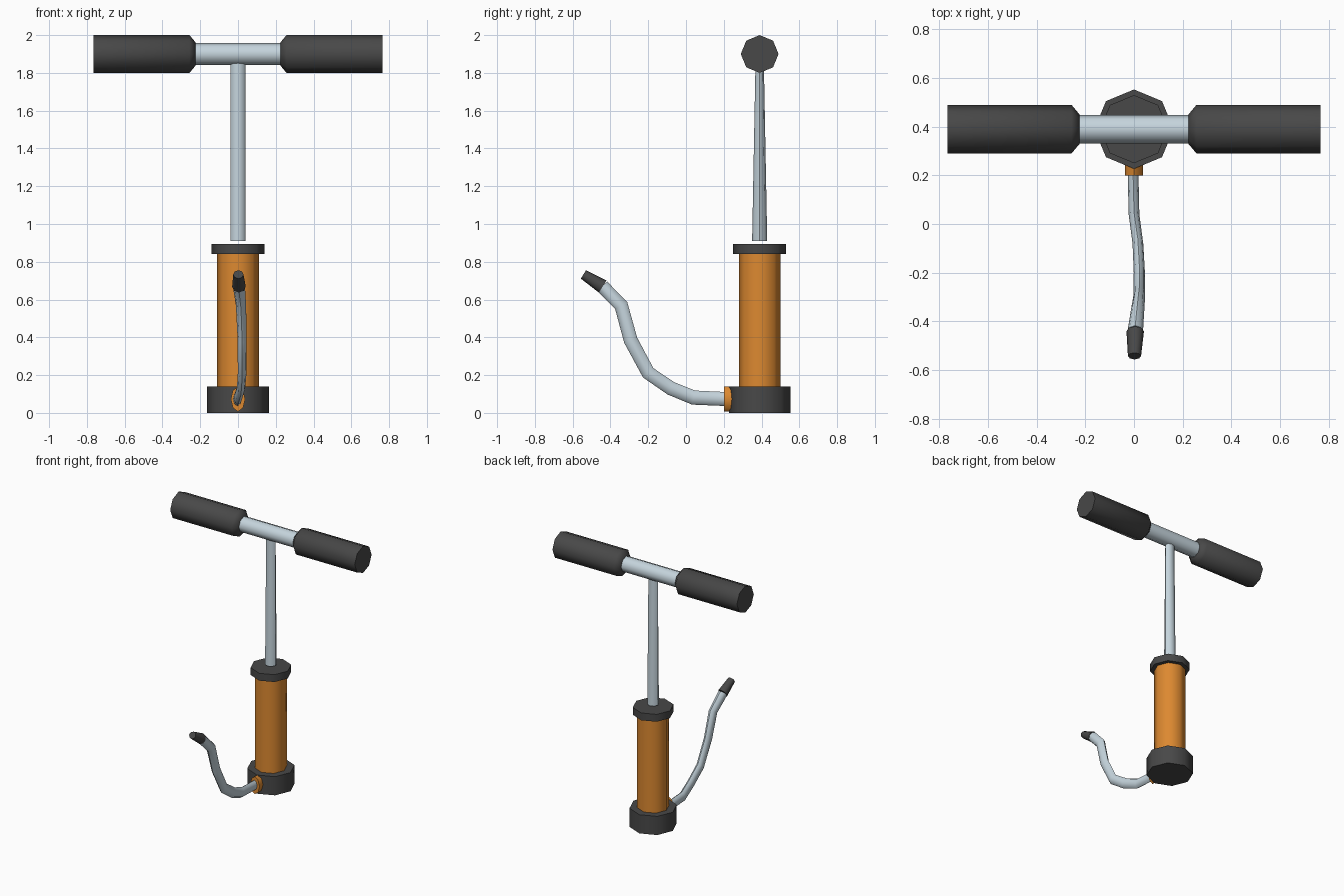
import bpy, bmesh, math
from mathutils import Vector

old = bpy.data.objects.get("Cube")
if old:
    bpy.data.objects.remove(old, do_unlink=True)

SIDES = 8
AXIS_Y = 0.39                      # the pump body stands towards the back
X, Y, Z = Vector((1, 0, 0)), Vector((0, 1, 0)), Vector((0, 0, 1))


def material(name, colour):
    m = bpy.data.materials.new(name)
    m.use_nodes = True
    rgba = (*colour, 1)
    m.diffuse_color = rgba
    m.node_tree.nodes["Principled BSDF"].inputs["Base Color"].default_value = rgba
    return m


rubber = material("dark rubber", (0.065, 0.065, 0.065))
orange = material("orange paint", (0.72, 0.25, 0.03))
metal = material("pale metal", (0.56, 0.66, 0.72))


def loft(name, rings, mat):
    """Skin capped octagonal rings, each given as centre, half-axis u, half-axis v."""
    bm = bmesh.new()
    loops = []
    for c, u, v in rings:
        angles = [math.tau * i / SIDES for i in range(SIDES)]
        loops.append([bm.verts.new(c + u * math.cos(a) + v * math.sin(a)) for a in angles])
    for a, b in zip(loops, loops[1:]):
        for i in range(SIDES):
            j = (i + 1) % SIDES
            bm.faces.new((a[i], a[j], b[j], b[i]))
    bm.faces.new(loops[0])
    bm.faces.new(loops[-1])
    bmesh.ops.recalc_face_normals(bm, faces=bm.faces)
    mesh = bpy.data.meshes.new(name)
    bm.to_mesh(mesh)
    bm.free()
    mesh.materials.append(mat)
    ob = bpy.data.objects.new(name, mesh)
    bpy.context.collection.objects.link(ob)
    bpy.ops.object.select_all(action="DESELECT")
    ob.select_set(True)
    bpy.context.view_layer.objects.active = ob
    bpy.ops.object.shade_smooth_by_angle(angle=math.radians(50))
    return ob


def upright(name, z0, z1, r, mat, top_depth=None):
    """Vertical part; top_depth narrows the top from front to back."""
    base = Vector((0, AXIS_Y, 0))
    loft(name, [(base + Z * z0, X * r, Y * r),
                (base + Z * z1, X * r, Y * (top_depth or r))], mat)


# Pump body
upright("base", 0, 0.14, 0.163, rubber)
upright("barrel", 0.14, 0.84, 0.11, orange)
upright("barrel_cap", 0.84, 0.895, 0.14, rubber)
upright("piston_rod", 0.91, 1.86, 0.04, metal, 0.022)


# Handle: bar with a chamfered grip at each end
def crosswise(name, profile, mat):
    loft(name, [(Vector((x, AXIS_Y, 1.9)), Y * r, Z * r) for x, r in profile], mat)


crosswise("handle_bar", [(-0.26, 0.058), (0.26, 0.058)], metal)
for side, s in (("left", 1), ("right", -1)):
    crosswise(side + "_grip", [(s * 0.225, 0.062), (s * 0.257, 0.1), (s * 0.766, 0.1)], rubber)

# Hose connector on the front of the base
loft("hose_connector", [(Vector((0, y, 0.073)), X * 0.038, Z * 0.066) for y in (0.2, 0.25)], orange)


# Hose and nozzle: flattened tube following a bent path
def tube(name, path, mat):
    points = [Vector(p[:3]) for p in path]
    rings = []
    for i, (p, row) in enumerate(zip(points, path)):
        steps = [(b - a).normalized() for a, b in zip(points, points[1:])][max(i - 1, 0):i + 1]
        normal = sum(steps, Vector()).cross(X).normalized()
        rings.append((p, X * row[3], normal * row[4]))
    loft(name, rings, mat)


tube("hose", [(-0.004, 0.22, 0.073, 0.022, 0.037),
              (0, 0.04, 0.081, 0.022, 0.038),
              (0.016, -0.08, 0.13, 0.022, 0.037),
              (0.022, -0.2, 0.212, 0.023, 0.037),
              (0.022, -0.293, 0.385, 0.024, 0.037),
              (0.016, -0.343, 0.568, 0.027, 0.037),
              (0.005, -0.443, 0.67, 0.032, 0.036)], metal)
tube("nozzle", [(0.005, -0.441, 0.669, 0.036, 0.038),
                (0.002, -0.543, 0.733, 0.027, 0.026)], rubber)
